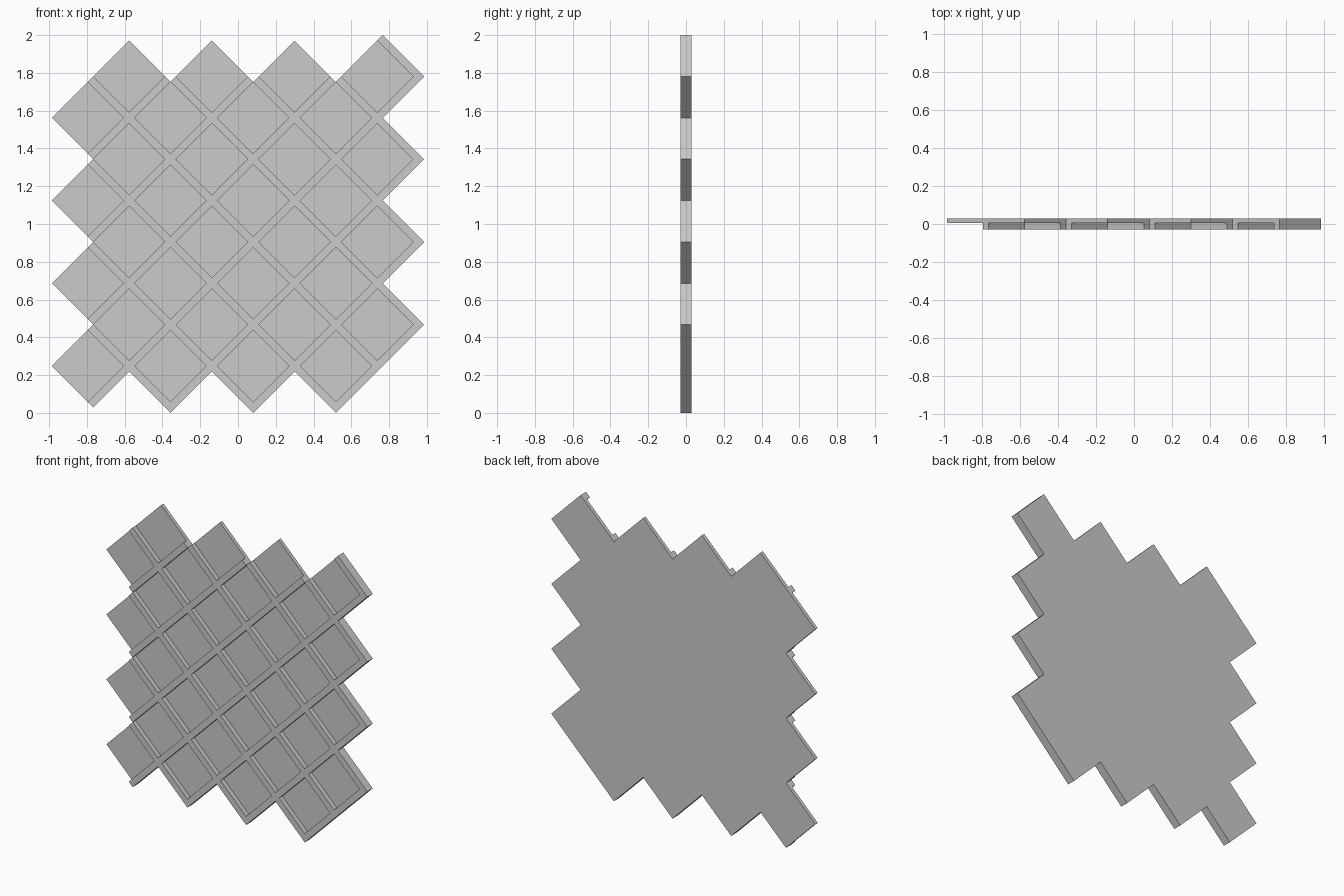
import bpy, bmesh

if "Cube" in bpy.data.objects:
    bpy.data.objects.remove(bpy.data.objects["Cube"])

# Diagonal axes: U = x + z, V = z - x
P, H = 0.438, 0.19                  # tile pitch, half diagonal of a tile
S, D = 8 * P - 2 * H, (9 * P - 4 * H) / 2
U0, V0 = (S - D) / 2, (S + D) / 2   # centre of the upper left tile
BACK, TILE, RIB = 0.029, 0.004, -0.029   # y of back, recessed tile, rib front

# Mark which cells of the diagonal grid are tiles (even, even) or raised ribs
cells = {}
for row in range(4):
    for col in range(4):
        for inner in (0, 1):
            a, b = 2 * (col - row + inner), 2 * (-col - row)
            cells[a, b] = TILE
            cells[a, b - 1] = RIB
            sides = []
            if inner or col > 0:
                sides.append(a - 1)
            if inner and col == 3:
                sides.append(a + 1)
            for s in sides:
                cells[s, b] = cells[s, b - 1] = RIB


def edge(n, start):
    """Lower edge of grid strip n."""
    c = start + (n // 2) * P
    return c + H if n % 2 else c - H


bm = bmesh.new()


def quad(points):
    verts = []
    for i, j, y in points:
        u, v = edge(i, U0), edge(j, V0)
        verts.append(bm.verts.new(((u - v) / 2, y, (u + v) / 2)))
    bm.faces.new(verts)


for (i, j), front in cells.items():
    corners = [(i, j), (i + 1, j), (i + 1, j + 1), (i, j + 1)]
    nearby = [(i, j - 1), (i + 1, j), (i, j + 1), (i - 1, j)]
    # Front and back faces
    for y in (front, BACK):
        quad([(p, q, y) for p, q in corners])
    # Walls, in slab and rib layers, wherever the neighbour is lower
    for k in range(4):
        (p, q), (r, s) = corners[k], corners[(k + 1) % 4]
        other = cells.get(nearby[k])
        layers = []
        if other is None:
            layers.append((BACK, TILE))
        if front == RIB and other != RIB:
            layers.append((TILE, RIB))
        for y0, y1 in layers:
            quad([(p, q, y0), (r, s, y0), (r, s, y1), (p, q, y1)])

# Weld the cells into one clean flat-faced panel
bmesh.ops.remove_doubles(bm, verts=bm.verts, dist=1e-4)
bmesh.ops.recalc_face_normals(bm, faces=bm.faces)
mesh = bpy.data.meshes.new("lattice_panel")
bm.to_mesh(mesh)
bm.free()
bpy.context.collection.objects.link(bpy.data.objects.new("lattice_panel", mesh))
